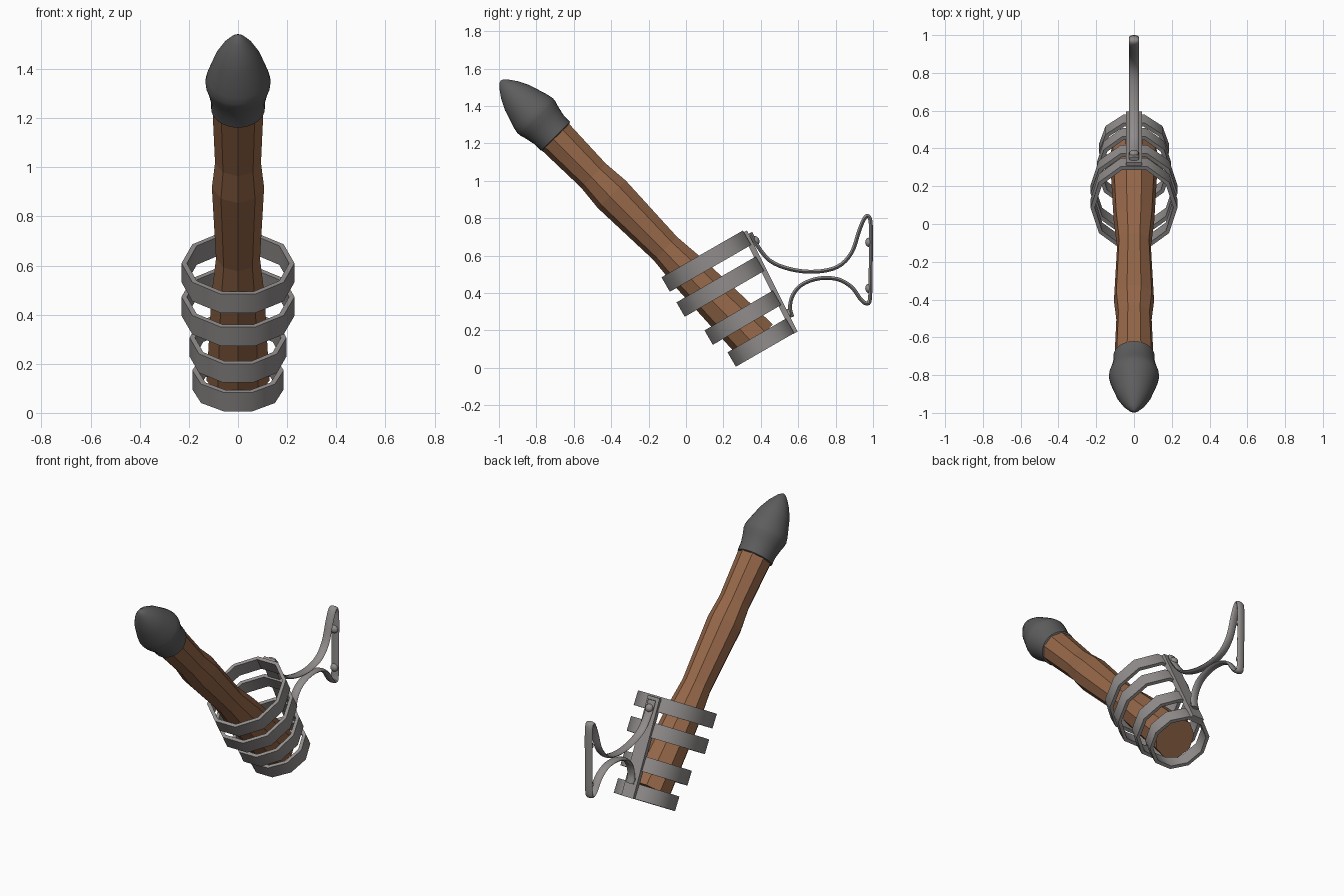
import bpy, bmesh, math
from mathutils import Vector

if "Cube" in bpy.data.objects:
    bpy.data.objects.remove(bpy.data.objects["Cube"])


def material(name, rgb):
    m = bpy.data.materials.new(name)
    m.diffuse_color = (*rgb, 1)
    m.use_nodes = True
    m.node_tree.nodes["Principled BSDF"].inputs["Base Color"].default_value = m.diffuse_color
    return m


wood = material("wood", (0.30, 0.135, 0.065))
dark = material("dark_metal", (0.11, 0.11, 0.11))
metal = material("metal", (0.28, 0.265, 0.26))


def finish(ob, mat, smooth_angle=None):
    ob.data.materials.append(mat)
    if smooth_angle is not None:
        bpy.ops.object.select_all(action='DESELECT')
        ob.select_set(True)
        bpy.context.view_layer.objects.active = ob
        bpy.ops.object.shade_smooth_by_angle(angle=math.radians(smooth_angle))


def loft(name, sections, mat, smooth_angle=None, loop=False):
    """Skin equal-sized closed sections; cap the ends unless looped."""
    bm = bmesh.new()
    rows = [[bm.verts.new(p) for p in s] for s in sections]
    n = len(rows[0])
    pairs = list(zip(rows, rows[1:] + rows[:1]))
    for a, b in (pairs if loop else pairs[:-1]):
        for i in range(n):
            j = (i + 1) % n
            bm.faces.new((a[i], a[j], b[j], b[i]))
    if not loop:
        bm.faces.new(rows[0])
        bm.faces.new(rows[-1])
    bmesh.ops.recalc_face_normals(bm, faces=bm.faces)
    me = bpy.data.meshes.new(name)
    bm.to_mesh(me)
    bm.free()
    ob = bpy.data.objects.new(name, me)
    bpy.context.collection.objects.link(ob)
    finish(ob, mat, smooth_angle)
    return ob


X = Vector((1, 0, 0))

# Torch axis, leaning forward
top, bottom = Vector((0, -0.698, 1.238)), Vector((0, 0.377, 0.147))
axis = (top - bottom).normalized()
front = axis.cross(X).normalized()
if front.y > 0:
    front = -front


def disc(center, r, n):
    return [center + r * (front * math.cos(2 * math.pi * k / n) + X * math.sin(2 * math.pi * k / n))
            for k in range(n)]


# Faceted wooden shaft, radius given by height of the section centre
shaft = [(0.147, 0.130), (0.50, 0.109), (0.64, 0.091), (0.93, 0.108), (1.03, 0.095), (1.238, 0.105)]
loft("shaft", [disc(bottom + axis * ((z - bottom.z) / axis.z), r, 9) for z, r in shaft], wood)

# Smooth torch head
head = [(-0.005, 0.100), (0, 0.109), (0.05, 0.110), (0.10, 0.121), (0.135, 0.131), (0.155, 0.133),
        (0.185, 0.127), (0.22, 0.116), (0.29, 0.094), (0.35, 0.064), (0.395, 0.032), (0.412, 0.014), (0.417, 0.003)]
loft("torch_head", [disc(top + axis * d, r, 32) for d, r in head], dark, 50)


# Ten-sided holder rings: front and back point of the top edge, half width
down = Vector((0, 0.50, -0.866)) * 0.089
rings = [((-0.131, 0.484), (0.297, 0.730), 0.23),
         ((-0.051, 0.350), (0.366, 0.591), 0.23),
         ((0.099, 0.200), (0.457, 0.409), 0.197),
         ((0.222, 0.083), (0.527, 0.259), 0.186)]
for i, (f, b, rx) in enumerate(rings):
    f, b = Vector((0, *f)), Vector((0, *b))
    u = (b - f).normalized()
    b = b + u * 0.008
    mid, ru = (f + b) / 2, (b - f).length / 2 / math.cos(math.radians(18))
    secs = []
    for k in range(10):
        a = math.radians(18 + 36 * k)
        outer = mid + u * ru * math.cos(a) + X * rx * math.sin(a)
        inner = mid + u * (ru - 0.022) * math.cos(a) + X * (rx - 0.022) * math.sin(a)
        secs.append([outer, outer + down, inner + down, inner])
    loft(f"holder_ring_{i + 1}", secs, metal, 40, loop=True)

# Back strip joining the rings
p0, p1 = Vector((0, 0.313, 0.728)), Vector((0, 0.583, 0.187))
out = Vector((0, p0.z - p1.z, p1.y - p0.y)).normalized()
loft("back_strip", [[p + X * sx * 0.042 + out * so * 0.015
                     for sx, so in ((-1, -1), (1, -1), (1, 1), (-1, 1))] for p in (p0, p1)], metal)

# Wall bracket: a flat rounded bar swept along a smooth path in the yz plane
path = [(0.345, 0.722), (0.378, 0.658), (0.45, 0.572), (0.56, 0.527), (0.69, 0.514), (0.81, 0.54),
        (0.885, 0.615), (0.925, 0.73), (0.952, 0.795), (0.972, 0.812), (0.986, 0.785), (0.989, 0.70),
        (0.987, 0.50), (0.983, 0.365), (0.966, 0.344), (0.935, 0.365), (0.885, 0.432), (0.81, 0.474),
        (0.71, 0.478), (0.62, 0.445), (0.572, 0.39), (0.556, 0.325), (0.568, 0.272)]
pts = [Vector((0, *p)) for p in path]
pts = [2 * pts[0] - pts[1]] + pts + [2 * pts[-1] - pts[-2]]
line = []
for a, b, c, d in zip(pts, pts[1:], pts[2:], pts[3:]):
    for t in (0, 0.25, 0.5, 0.75):
        line.append(0.5 * (2 * b + (c - a) * t + (2 * a - 5 * b + 4 * c - d) * t * t
                           + (3 * b - a - 3 * c + d) * t ** 3))
line.append(pts[-2])
secs = []
for i, p in enumerate(line):
    tan = (line[min(i + 1, len(line) - 1)] - line[max(i - 1, 0)]).normalized()
    nor = tan.cross(X)
    secs.append([p + X * 0.027 * math.cos(k * math.pi / 5) + nor * 0.011 * math.sin(k * math.pi / 5)
                 for k in range(10)])
loft("wall_bracket", secs, metal, 50)

# Domed bolts on the strip and the wall side
wall = Vector((0, -1, 0))
for i, (y, z, n) in enumerate([(0.373, 0.681, out), (0.553, 0.292, out),
                               (0.977, 0.671, wall), (0.977, 0.425, wall)]):
    bpy.ops.mesh.primitive_uv_sphere_add(segments=16, ring_count=8, radius=0.025, location=(0, y, z))
    ob = bpy.context.object
    ob.name = f"bolt_{i + 1}"
    ob.scale.z = 0.75
    ob.rotation_euler = n.to_track_quat('Z', 'Y').to_euler()
    finish(ob, metal, 60)
